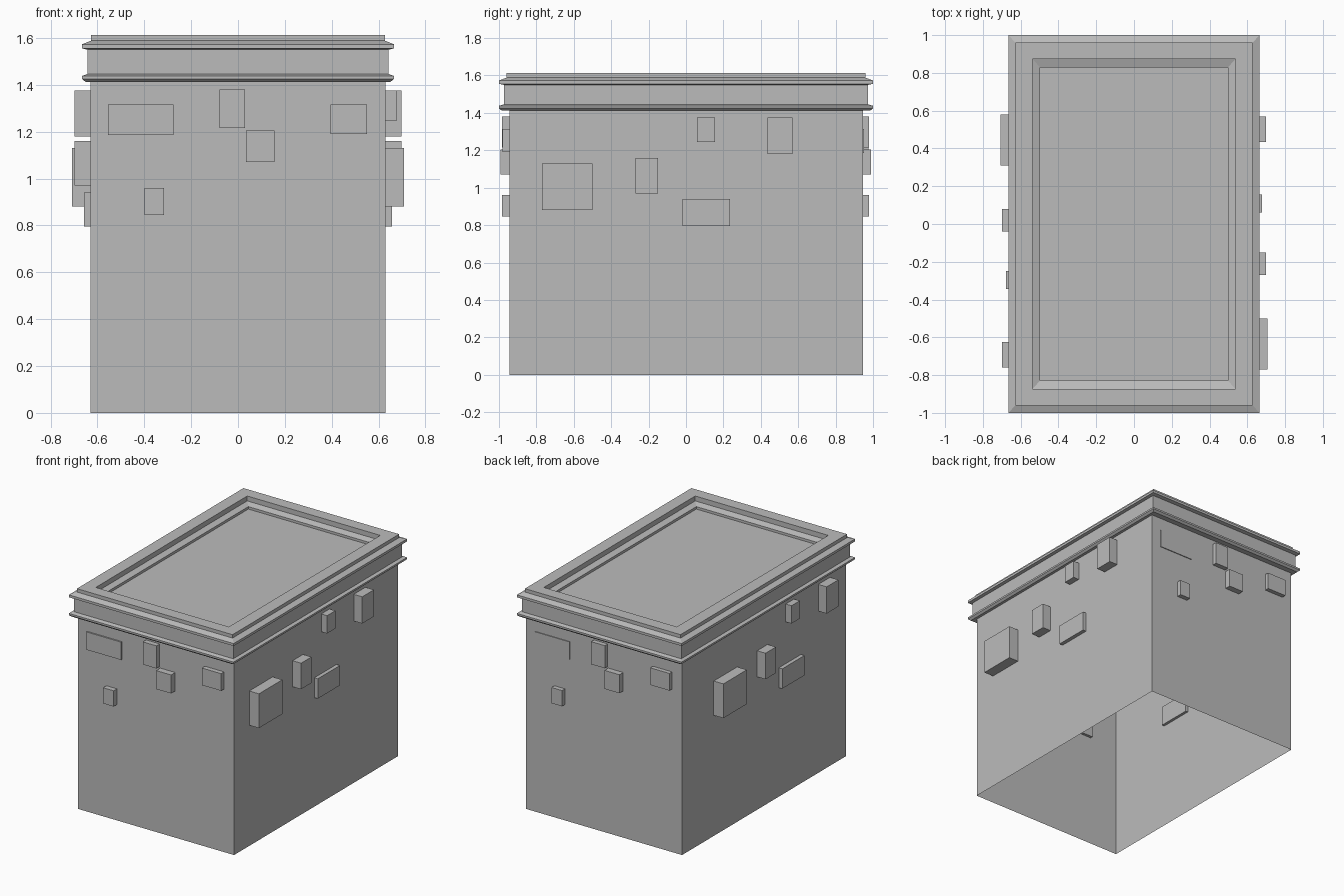
import bpy
import bmesh

cube = bpy.data.objects.get("Cube")
if cube:
    bpy.data.objects.remove(cube, do_unlink=True)

GREY = (0.5, 0.5, 0.5, 1)
stone = bpy.data.materials.new("grey_stone")
stone.use_nodes = True
stone.diffuse_color = GREY
stone.node_tree.nodes["Principled BSDF"].inputs["Base Color"].default_value = GREY

HX, HY = 0.63, 0.945      # half width and half depth of the walls


def finish(name, bm):
    mesh = bpy.data.meshes.new(name)
    bm.to_mesh(mesh)
    bm.free()
    mesh.materials.append(stone)
    obj = bpy.data.objects.new(name, mesh)
    bpy.context.collection.objects.link(obj)
    return obj


def rect_loft(name, rings, cap=False):
    """Join rectangles (half x, half y, z) into a stepped shell."""
    bm = bmesh.new()
    loops = [[bm.verts.new((sx * x, sy * y, z))
              for sx, sy in ((-1, -1), (1, -1), (1, 1), (-1, 1))]
             for x, y, z in rings]
    for low, high in zip(loops, loops[1:]):
        for i in range(4):
            j = (i + 1) % 4
            bm.faces.new((low[i], low[j], high[j], high[i]))
    if cap:
        bm.faces.new(loops[-1])
    return finish(name, bm)


def block(name, lo, hi):
    bm = bmesh.new()
    bmesh.ops.create_cube(bm, size=1)
    for v in bm.verts:
        v.co = [(hi if c > 0 else lo)[k] for k, c in enumerate(v.co)]
    return finish(name, bm)


# Walls, open underneath
rect_loft("walls", [(HX, HY, 0), (HX, HY, 1.415)])

# Stepped cornice, parapet and recessed roof panel
rect_loft("cornice_and_roof", [
    (HX, HY, 1.412), (0.65, 0.985, 1.412), (0.665, 1.0, 1.425),
    (0.665, 1.0, 1.438), (0.643, 0.973, 1.446),
    (0.643, 0.973, 1.55), (0.665, 1.0, 1.555),
    (0.665, 1.0, 1.573), (0.628, 0.96, 1.588),
    (0.628, 0.96, 1.613), (0.537, 0.873, 1.613),
    (0.537, 0.873, 1.577), (0.497, 0.829, 1.563),
    (0.497, 0.829, 1.545)], cap=True)

# Protruding stones: start, end along the wall, bottom, top, protrusion
INSET = 0.02
front_stones = [
    (-0.555, -0.275, 1.185, 1.315, 0.010),
    (-0.08, 0.03, 1.215, 1.38, 0.038),
    (0.035, 0.155, 1.07, 1.205, 0.048),
    (0.395, 0.55, 1.19, 1.315, 0.035),
    (-0.4, -0.315, 0.845, 0.96, 0.038)]
side_stones = [
    (-0.77, -0.5, 0.88, 1.13, 0.078),
    (-0.27, -0.15, 0.97, 1.16, 0.068),
    (-0.02, 0.235, 0.795, 0.94, 0.028),
    (0.06, 0.155, 1.245, 1.375, 0.047),
    (0.435, 0.57, 1.18, 1.375, 0.068)]
LEFT_SHIFT = -0.19        # stones of the opposite wall sit further along

for n, (a, b, z0, z1, out) in enumerate(front_stones, 1):
    block(f"front_stone_{n}", (a, -HY - out, z0), (b, INSET - HY, z1))
    block(f"back_stone_{n}", (-b, HY - INSET, z0), (-a, HY + out - 0.004, z1))

for n, (a, b, z0, z1, out) in enumerate(side_stones, 1):
    block(f"left_stone_{n}", (HX - INSET, a, z0), (HX + out, b, z1))
    block(f"right_stone_{n}", (-HX - out, LEFT_SHIFT - b, z0),
          (INSET - HX, LEFT_SHIFT - a, z1))
